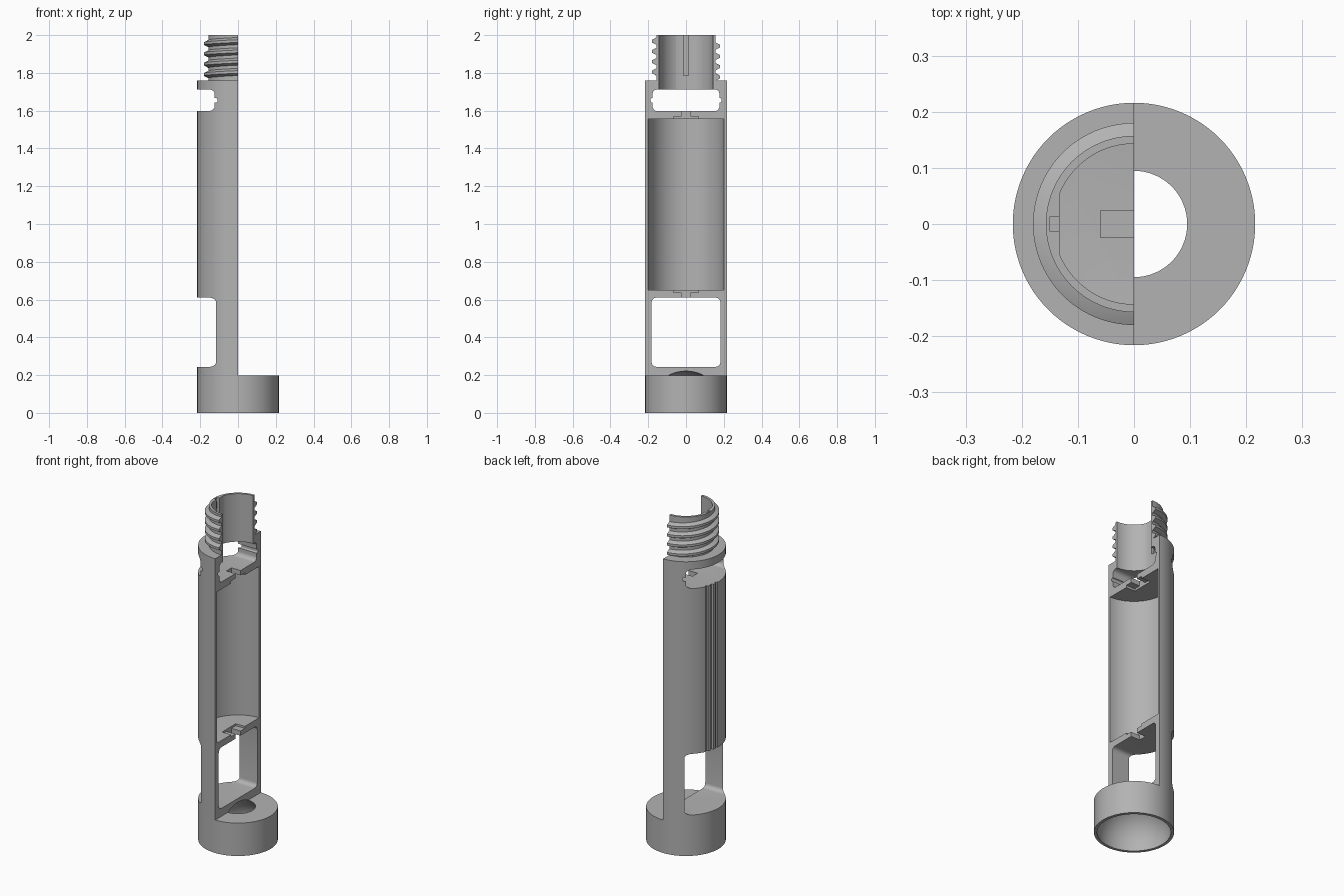
import bpy, bmesh, math
from mathutils import Matrix, Vector

cube = bpy.data.objects.get("Cube")
if cube:
    bpy.data.objects.remove(cube, do_unlink=True)

R = 0.216          # outer radius
SHOULDER = 1.76    # foot of the threaded neck
BASE_TOP = 0.197

grey = bpy.data.materials.new("plain grey")
grey.use_nodes = True
grey.diffuse_color = (0.45, 0.45, 0.45, 1)
grey.node_tree.nodes["Principled BSDF"].inputs["Base Color"].default_value = grey.diffuse_color


def add_object(name, bm):
    bmesh.ops.recalc_face_normals(bm, faces=bm.faces)
    mesh = bpy.data.meshes.new(name)
    bm.to_mesh(mesh)
    bm.free()
    mesh.materials.append(grey)
    obj = bpy.data.objects.new(name, mesh)
    bpy.context.collection.objects.link(obj)
    return obj


def cylinder(name, r, z0, z1, segments=96):
    bm = bmesh.new()
    bmesh.ops.create_cone(bm, cap_ends=True, segments=segments, radius1=r, radius2=r,
                          depth=z1 - z0, matrix=Matrix.Translation((0, 0, (z0 + z1) / 2)))
    return add_object(name, bm)


def box(name, x, y, z, corner=0):
    """Box from three ranges; corner rounds the edges that run along x."""
    bm = bmesh.new()
    bmesh.ops.create_cube(bm, size=1)
    for v in bm.verts:
        v.co = Vector([(a + b) / 2 + c * (b - a) for (a, b), c in zip((x, y, z), v.co)])
    if corner:
        along_x = [e for e in bm.edges if abs(e.verts[0].co.x - e.verts[1].co.x) > 1e-4]
        bmesh.ops.bevel(bm, geom=along_x, offset=corner, segments=6, profile=0.5, affect='EDGES')
    return add_object(name, bm)


def combine(target, tool, operation='DIFFERENCE'):
    """Apply a boolean and remove its tool."""
    tool.hide_render = True
    mod = target.modifiers.new(operation.lower(), 'BOOLEAN')
    mod.operation, mod.solver, mod.object = operation, 'EXACT', tool
    bpy.context.view_layer.objects.active = target
    bpy.ops.object.modifier_apply(modifier=mod.name)
    bpy.data.objects.remove(tool, do_unlink=True)


def smooth(obj):
    bpy.ops.object.select_all(action='DESELECT')
    obj.select_set(True)
    bpy.context.view_layer.objects.active = obj
    bpy.ops.object.shade_smooth_by_angle(angle=math.radians(30))


# Body: a solid round bar with a neck, halved above the full round base
body = cylinder("tube_body", R, 0, SHOULDER)
combine(body, cylinder("neck", 0.157, SHOULDER - 0.03, 2), 'UNION')
combine(body, box("half_cutter", (0, 1), (-1, 1), (BASE_TOP, 3)))

# Domed cavity under the base, breaking through its top
bm = bmesh.new()
bmesh.ops.create_uvsphere(bm, u_segments=96, v_segments=48, radius=0.2,
                          matrix=Matrix.Translation((0, 0, 0.021)))
combine(body, add_object("dome_cutter", bm))

# Long round compartment
combine(body, cylinder("compartment_cutter", 0.2, 0.65, 1.555))

# Windows through the wall, the upper one with a small side notch
combine(body, box("lower_window", (-1, 1), (-0.182, 0.182), (0.244, 0.61), 0.025))
combine(body, box("upper_window", (-1, 1), (-0.177, 0.177), (1.598, 1.713), 0.025))
for side in (-1, 1):
    y = sorted((side * 0.15, side * 0.187))
    combine(body, box("window_notch", (-1, 1), y, (1.643, 1.667), 0.007))

# Neck bore with one flat side and a key slot
bore = cylinder("bore_cutter", 0.143, 1.66, 2.1)
combine(bore, box("bore_flat", (-1, -0.133), (-1, 1), (1, 3)))
combine(body, bore)
combine(body, box("key_slot", (-0.15, -0.1), (-0.013, 0.013), (1.787, 2.1)))

# Stepped contact slots in both compartment ends
for pocket, stem in (((0.638, 0.66), (0.6, 0.645)), ((1.545, 1.569), (1.56, 1.61))):
    combine(body, box("contact_pocket", (-0.06, 0.1), (-0.065, 0.065), pocket))
    combine(body, box("contact_stem", (-0.06, 0.1), (-0.024, 0.024), stem))

# Shallow wire grooves down the outside
for y in (0.018, 0.052, 0.086):
    depth_x = -math.sqrt(R * R - y * y) + 0.009
    combine(body, box("wire_groove", (-1, depth_x), (y - 0.008, y + 0.008), (0.58, 1.63)))
smooth(body)

# Screw thread: half turns of a tapered ridge, rising half a pitch each
PITCH, STEPS = 0.0545, 48
ridge = ((0.15, -0.021), (0.157, -0.019), (0.18, -0.007),
         (0.18, 0.007), (0.157, 0.019), (0.15, 0.021))
bm = bmesh.new()
for turn in range(4):
    rings = []
    for i in range(STEPS + 1):
        a = math.pi * (0.5 + i / STEPS)
        z = 1.778 + PITCH * (turn + 0.5 * i / STEPS)
        rings.append([bm.verts.new((r * math.cos(a), r * math.sin(a), z + dz)) for r, dz in ridge])
    n = len(ridge)
    for a, b in zip(rings, rings[1:]):
        for k in range(n):
            bm.faces.new((a[k], a[(k + 1) % n], b[(k + 1) % n], b[k]))
    bm.faces.new(rings[0])
    bm.faces.new(rings[-1])
smooth(add_object("neck_thread", bm))
